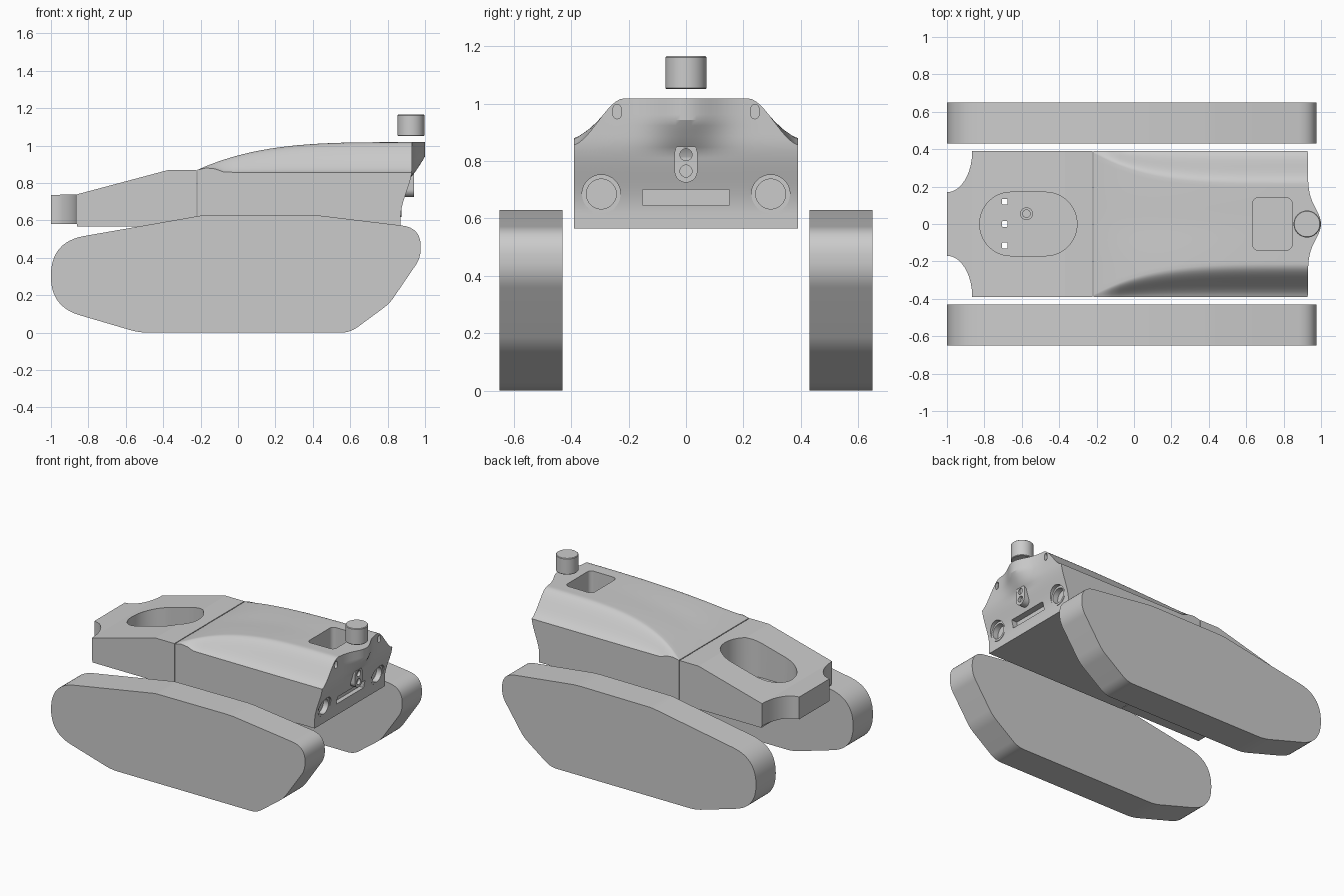
import bpy, bmesh, math
from mathutils import Vector

if "Cube" in bpy.data.objects:
    bpy.data.objects.remove(bpy.data.objects["Cube"])

grey = bpy.data.materials.new("light_grey")
grey.use_nodes = True
grey.diffuse_color = (0.6, 0.6, 0.6, 1)
grey.node_tree.nodes["Principled BSDF"].inputs["Base Color"].default_value = (0.6, 0.6, 0.6, 1)


def make_object(name, bm):
    bmesh.ops.recalc_face_normals(bm, faces=bm.faces)
    mesh = bpy.data.meshes.new(name)
    bm.to_mesh(mesh)
    bm.free()
    mesh.materials.append(grey)
    obj = bpy.data.objects.new(name, mesh)
    bpy.context.collection.objects.link(obj)
    return obj


def prism(name, points, axis, start, end):
    """Extrude a 2D outline along an axis."""
    place = {"x": lambda p, a: (a, p[0], p[1]),
             "y": lambda p, a: (p[0], a, p[1]),
             "z": lambda p, a: (p[0], p[1], a)}[axis]
    bm = bmesh.new()
    low = [bm.verts.new(place(p, start)) for p in points]
    high = [bm.verts.new(place(p, end)) for p in points]
    bm.faces.new(low)
    bm.faces.new(high)
    for i in range(len(points)):
        j = (i + 1) % len(points)
        bm.faces.new((low[i], low[j], high[j], high[i]))
    return make_object(name, bm)


def rounded(cx, cy, w, h, r, steps=12):
    """Rounded rectangle; also gives circles and slots."""
    pts = []
    for q, (sx, sy) in enumerate([(1, 1), (-1, 1), (-1, -1), (1, -1)]):
        for i in range(steps + 1):
            a = math.pi / 2 * (q + i / steps)
            p = (cx + sx * (w / 2 - r) + r * math.cos(a),
                 cy + sy * (h / 2 - r) + r * math.sin(a))
            if not pts or (Vector(p) - Vector(pts[-1])).length > 1e-5:
                pts.append(p)
    if (Vector(pts[0]) - Vector(pts[-1])).length < 1e-5:
        pts.pop()
    return pts


def circle(cx, cy, r):
    return rounded(cx, cy, 2 * r, 2 * r, r)


def fillet(corners, steps=12):
    """Round each (x, y, distance) corner of a polygon."""
    pts = []
    for i, (x, y, d) in enumerate(corners):
        c = Vector((x, y))
        prev = Vector(corners[i - 1][:2])
        after = Vector(corners[(i + 1) % len(corners)][:2])
        a = c + (prev - c).normalized() * d
        b = c + (after - c).normalized() * d
        for s in range(steps + 1):
            t = s / steps
            pts.append(tuple(a * (1 - t) ** 2 + c * 2 * t * (1 - t) + b * t * t))
    return pts


def combine(obj, tool, operation="DIFFERENCE"):
    mod = obj.modifiers.new("shape", "BOOLEAN")
    mod.operation = operation
    mod.solver = "EXACT"
    mod.object = tool
    tool.hide_render = True
    bpy.context.view_layer.objects.active = obj
    bpy.ops.object.modifier_apply(modifier=mod.name)
    bpy.data.objects.remove(tool)


def smooth(obj, degrees=25):
    bpy.ops.object.select_all(action="DESELECT")
    obj.select_set(True)
    bpy.context.view_layer.objects.active = obj
    bpy.ops.object.shade_smooth_by_angle(angle=math.radians(degrees))


def ease(t):
    t = min(max(t, 0), 1)
    return t * t * (3 - 2 * t)


# Tracks
track_outline = fillet([
    (-0.53, 0, 0.05), (0.6, 0, 0.05), (0.81, 0.155, 0.04), (0.977, 0.40, 0.05),
    (0.977, 0.56, 0.1), (0.4, 0.63, 0.05), (-0.19, 0.627, 0.02),
    (-1, 0.485, 0.18), (-1, 0.138, 0.16)])
for side, sign in (("left", 1), ("right", -1)):
    smooth(prism(side + "_track", track_outline, "y", sign * 0.43, sign * 0.65))

# Main hull: a lattice block with a curved roof, S-shaped shoulders and nose
FLOOR, BACK, HALF = 0.565, -0.217, 0.39
NX, NY, NZ = 24, 48, 24


def end_x(y, z):
    face = 0.87 + 0.06 * ease((z - 0.62) / 0.26)
    nose = 0.07 * math.exp(-(y / 0.115) ** 2)
    return face + nose * min(max((z - 0.83) / 0.11, 0), 1)


def hull_point(i, j, k):
    u, v, w = i / NX, 2 * j / NY - 1, k / NZ
    flat = 0.215 + 0.165 * (1 - u) ** 4
    s = 2 * abs(v)
    y = s * flat if s < 1 else flat + (s - 1) * (HALF - flat)
    ridge = 0.87 + 0.148 * (1 - (1 - u) ** 3.5)
    top = ridge - (ridge - 0.855) * ease((y - flat) / (0.40 - flat)) * min(1, u * 8)
    z = FLOOR + (top - FLOOR) * w
    return (BACK + (end_x(y, z) - BACK) * u, math.copysign(y, v), z)


bm = bmesh.new()
lattice = {}


def vert(*key):
    if key not in lattice:
        lattice[key] = bm.verts.new(hull_point(*key))
    return lattice[key]


def skin(na, nb, key):
    for a in range(na):
        for b in range(nb):
            bm.faces.new([vert(*key(a + p, b + q))
                          for p, q in ((0, 0), (1, 0), (1, 1), (0, 1))])


for n in (0, 1):
    skin(NY, NZ, lambda a, b: (n * NX, a, b))
    skin(NX, NZ, lambda a, b: (a, n * NY, b))
    skin(NX, NY, lambda a, b: (a, b, n * NZ))
hull = make_object("main_hull", bm)

# Roof well, lamp sockets, face slot and small shoulder slots
combine(hull, prism("cutter", rounded(0.74, 0, 0.21, 0.28, 0.03), "z", 0.75, 1.2))
combine(hull, prism("cutter", rounded(0, 0.673, 0.304, 0.055, 0.004), "x", 0.84, 1.2))
for sign in (1, -1):
    combine(hull, prism("cutter", circle(sign * 0.295, 0.685, 0.067), "x", 0.82, 1.2))
    combine(hull, prism("cutter", rounded(sign * 0.24, 0.972, 0.028, 0.05, 0.014),
                        "x", 0.91, 1.2))
smooth(hull)

# Lamp rings
for side, sign in (("left", 1), ("right", -1)):
    ring = prism(side + "_lamp_ring", circle(sign * 0.295, 0.685, 0.067), "x", 0.82, 0.874)
    combine(ring, prism("cutter", circle(sign * 0.295, 0.685, 0.052), "x", 0.835, 1))
    smooth(ring)

# Sensor housing under the nose
housing = prism("sensor_housing", rounded(0, 0.795, 0.08, 0.14, 0.04), "x", 0.86, 0.94)
for z in (0.765, 0.822):
    combine(housing, prism("cutter", circle(0, z, 0.021), "x", 0.92, 1))
smooth(housing)

# Rear deck: plan outline with scooped corners, trimmed to the side profile
scoop = [(-1 + 0.135 * math.cos(a), 0.39 - 0.22 * math.sin(a))
         for a in (math.pi / 2 * i / 18 for i in range(19))]
plan = [(-0.223, 0.39)] + scoop + [(x, -y) for x, y in reversed(scoop)] + [(-0.223, -0.39)]
deck = prism("rear_deck", plan, "z", 0.5, 1)
profile = [(-1.1, 0.58), (-1.1, 0.735), (-0.865, 0.738), (-0.37, 0.87), (-0.1, 0.87),
           (-0.1, 0.567), (-0.86, 0.567), (-0.86, 0.58)]
combine(deck, prism("cutter", profile, "y", -0.6, 0.6), "INTERSECT")

# Oval well with mounting holes in its floor
combine(deck, prism("cutter", rounded(-0.565, 0, 0.52, 0.34, 0.168, 16), "z", 0.6, 1))
for y in (-0.115, 0, 0.12):
    combine(deck, prism("cutter", rounded(-0.69, y, 0.03, 0.03, 0.004, 3), "z", 0.5, 0.7))
smooth(deck, 12)
post = prism("well_fitting", circle(-0.575, 0.055, 0.034), "z", 0.59, 0.62)
combine(post, prism("cutter", circle(-0.575, 0.055, 0.02), "z", 0.605, 0.7))
smooth(post)

# Round sensor hovering above the nose
sensor = prism("nose_sensor", circle(0.925, 0, 0.072), "z", 1.05, 1.165)
bevel = sensor.modifiers.new("rim", "BEVEL")
bevel.width = 0.004
bevel.limit_method = "ANGLE"
smooth(sensor)
